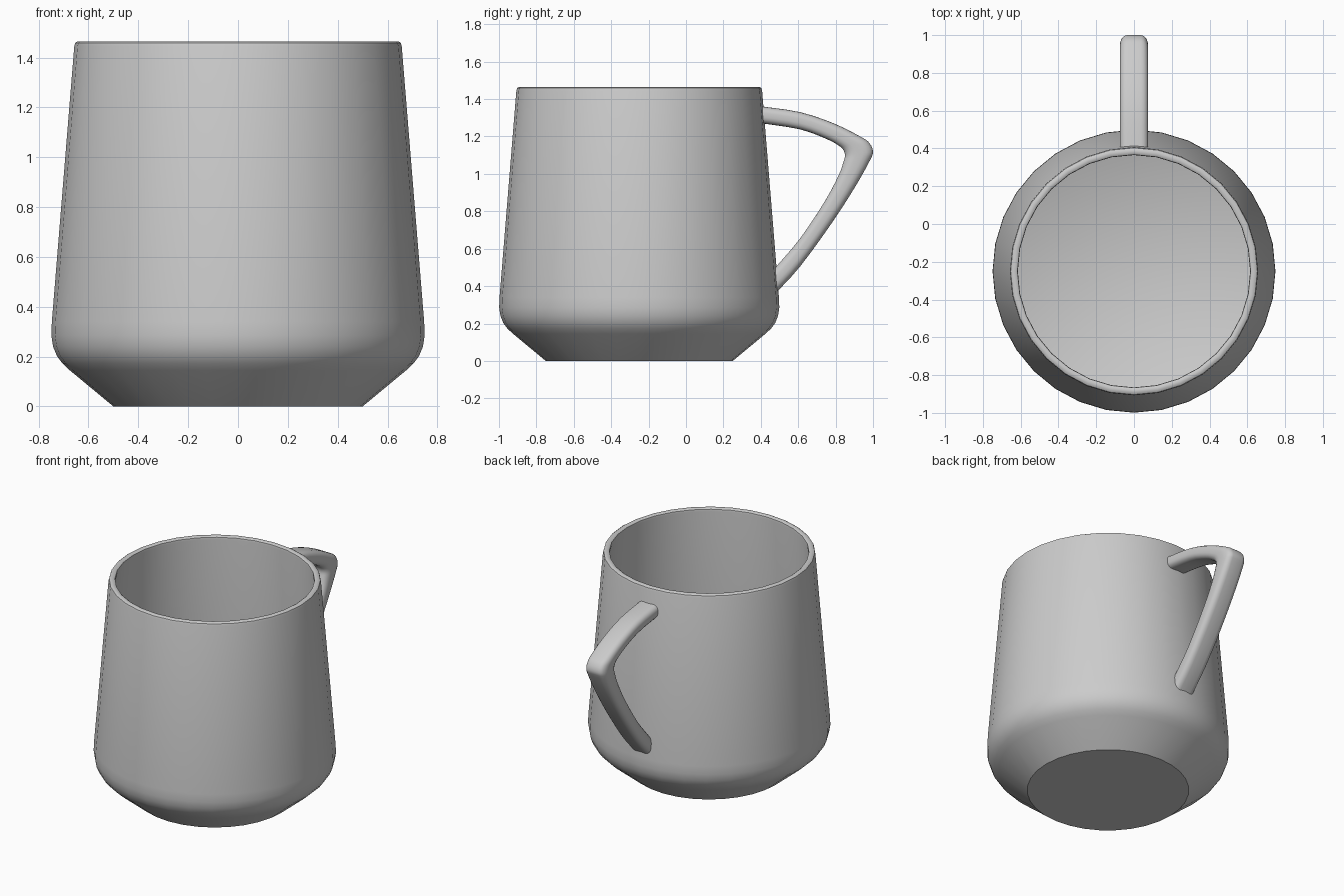
import bpy, bmesh, math
from mathutils import Vector, Matrix

if "Cube" in bpy.data.objects:
    bpy.data.objects.remove(bpy.data.objects["Cube"])


def finish(name, bm, angle):
    bmesh.ops.recalc_face_normals(bm, faces=bm.faces)
    mesh = bpy.data.meshes.new(name)
    bm.to_mesh(mesh)
    bm.free()
    obj = bpy.data.objects.new(name, mesh)
    bpy.context.collection.objects.link(obj)
    bpy.ops.object.select_all(action='DESELECT')
    obj.select_set(True)
    bpy.context.view_layer.objects.active = obj
    bpy.ops.object.shade_smooth_by_angle(angle=math.radians(angle))
    return obj


def smooth_path(points, steps):
    """Catmull-Rom curve through the points."""
    pts = [Vector(p) for p in points]
    pts = [2 * pts[0] - pts[1]] + pts + [2 * pts[-1] - pts[-2]]
    out = []
    for a, b, c, d in zip(pts, pts[1:], pts[2:], pts[3:]):
        for i in range(steps):
            t = i / steps
            out.append(0.5 * (2 * b + (c - a) * t + (2 * a - 5 * b + 4 * c - d) * t**2
                              + (3 * b - a - 3 * c + d) * t**3))
    return out + [pts[-2]]


# Cup: lathed wall profile (radius, z), outside base to inside floor
SIDES = 32
profile = [(0.5, 0), (0.675, 0.145), (0.705, 0.173), (0.727, 0.203), (0.742, 0.24),
           (0.749, 0.285), (0.747, 0.34), (0.657, 1.445), (0.653, 1.459), (0.643, 1.465),
           (0.626, 1.465), (0.617, 1.459), (0.615, 1.445), (0.704, 0.34), (0.703, 0.27),
           (0.69, 0.22), (0.66, 0.2)]
bm = bmesh.new()
rings = []
for r, z in profile:
    rings.append([bm.verts.new((r * math.cos(2 * math.pi * i / SIDES),
                                r * math.sin(2 * math.pi * i / SIDES) - 0.25, z))
                  for i in range(SIDES)])
for a, b in zip(rings, rings[1:]):
    for i in range(SIDES):
        j = (i + 1) % SIDES
        bm.faces.new((a[i], a[j], b[j], b[i]))
bm.faces.new(rings[0])
bm.faces.new(rings[-1])
finish("cup", bm, 35)

# Handle: outer and inner edges of the bent bar as (y, z)
outer = [(0.395, 1.362), (0.61, 1.33), (0.795, 1.268), (0.94, 1.195), (0.982, 1.163),
         (1.0, 1.12), (0.985, 1.075), (0.91, 0.94), (0.785, 0.745), (0.61, 0.505), (0.47, 0.352)]
inner = [(0.395, 1.272), (0.61, 1.238), (0.755, 1.185), (0.815, 1.152), (0.84, 1.13),
         (0.85, 1.1), (0.842, 1.065), (0.815, 0.99), (0.74, 0.85), (0.61, 0.655), (0.47, 0.49)]

# Rounded bar section: (x, position across the bar from -1 to 1)
section = []
for sx, sv, start in ((1, 1, 0), (-1, 1, 90), (-1, -1, 180), (1, -1, 270)):
    for k in range(5):
        a = math.radians(start + k * 22.5)
        section.append((sx * 0.037 + 0.038 * math.cos(a), sv * 0.25 + 0.75 * math.sin(a)))

bm = bmesh.new()
rings = []
for o, i in zip(smooth_path(outer, 3), smooth_path(inner, 3)):
    mid, half = (o + i) / 2, (o - i) / 2
    rings.append([bm.verts.new((x, *(mid + half * v))) for x, v in section])
n = len(section)
for a, b in zip(rings, rings[1:]):
    for i in range(n):
        j = (i + 1) % n
        bm.faces.new((a[i], a[j], b[j], b[i]))
bm.faces.new(rings[0])
bm.faces.new(rings[-1])
finish("handle", bm, 40)
